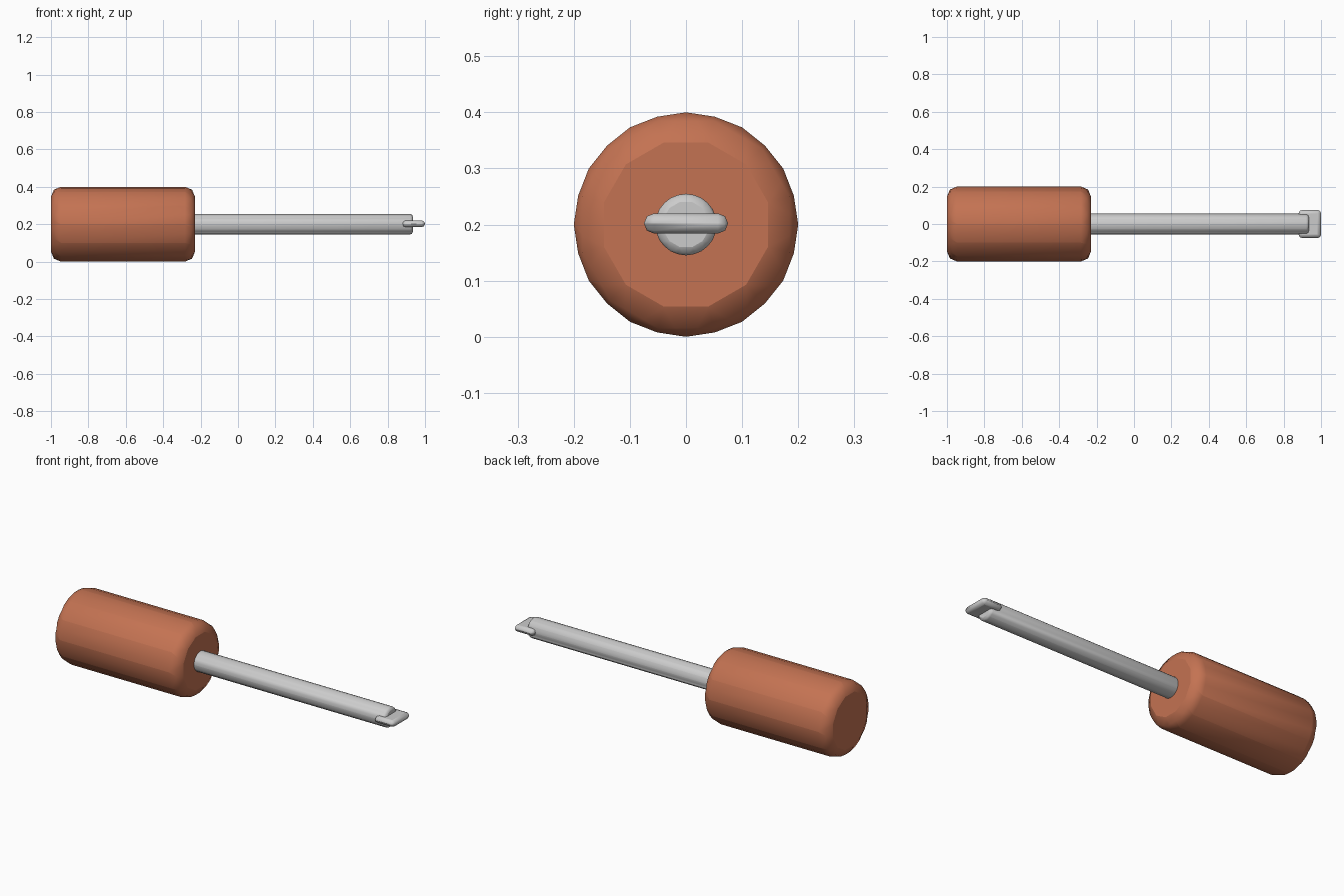
import bpy, math

if "Cube" in bpy.data.objects:
    bpy.data.objects.remove(bpy.data.objects["Cube"])

AXIS_Z = 0.2


def finish(ob, name, width, colour=None):
    """Name the part, round its edges and shade it smooth."""
    ob.name = name
    bpy.ops.object.transform_apply(location=False, rotation=True, scale=True)
    bev = ob.modifiers.new("rounding", 'BEVEL')
    bev.width = width
    bev.segments = 2
    bev.limit_method = 'ANGLE'
    bev.angle_limit = math.radians(20)
    bev.use_clamp_overlap = True
    bpy.ops.object.shade_smooth_by_angle(angle=math.radians(30))
    if colour:
        mat = bpy.data.materials.new(name + "_colour")
        mat.diffuse_color = colour
        mat.use_nodes = True
        mat.node_tree.nodes["Principled BSDF"].inputs["Base Color"].default_value = mat.diffuse_color
        ob.data.materials.append(mat)
    return ob


def rod(name, x0, x1, apothem, width, colour=None):
    """Twelve-sided cylinder along x with flats facing up and sideways."""
    bpy.ops.mesh.primitive_cylinder_add(
        vertices=12, radius=apothem / math.cos(math.pi / 12), depth=x1 - x0,
        location=((x0 + x1) / 2, 0, AXIS_Z))
    ob = bpy.context.object
    for v in ob.data.vertices:
        x, y, z = v.co
        a = math.pi / 12
        y, x = x * math.sin(a) + y * math.cos(a), x * math.cos(a) - y * math.sin(a)
        v.co = (z, y, -x)
    return finish(ob, name, width, colour)


# handle
rod("handle", -1.0, -0.23, 0.2, 0.06, (0.55, 0.17, 0.085, 1))

# steel shaft
rod("shaft", -0.30, 0.935, 0.055, 0.02)

# flat blade at the end of the shaft
bpy.ops.mesh.primitive_cube_add(size=1, location=(0.94, 0, AXIS_Z + 0.002))
blade = bpy.context.object
blade.scale = (0.12, 0.15, 0.036)
finish(blade, "blade", 0.02)
